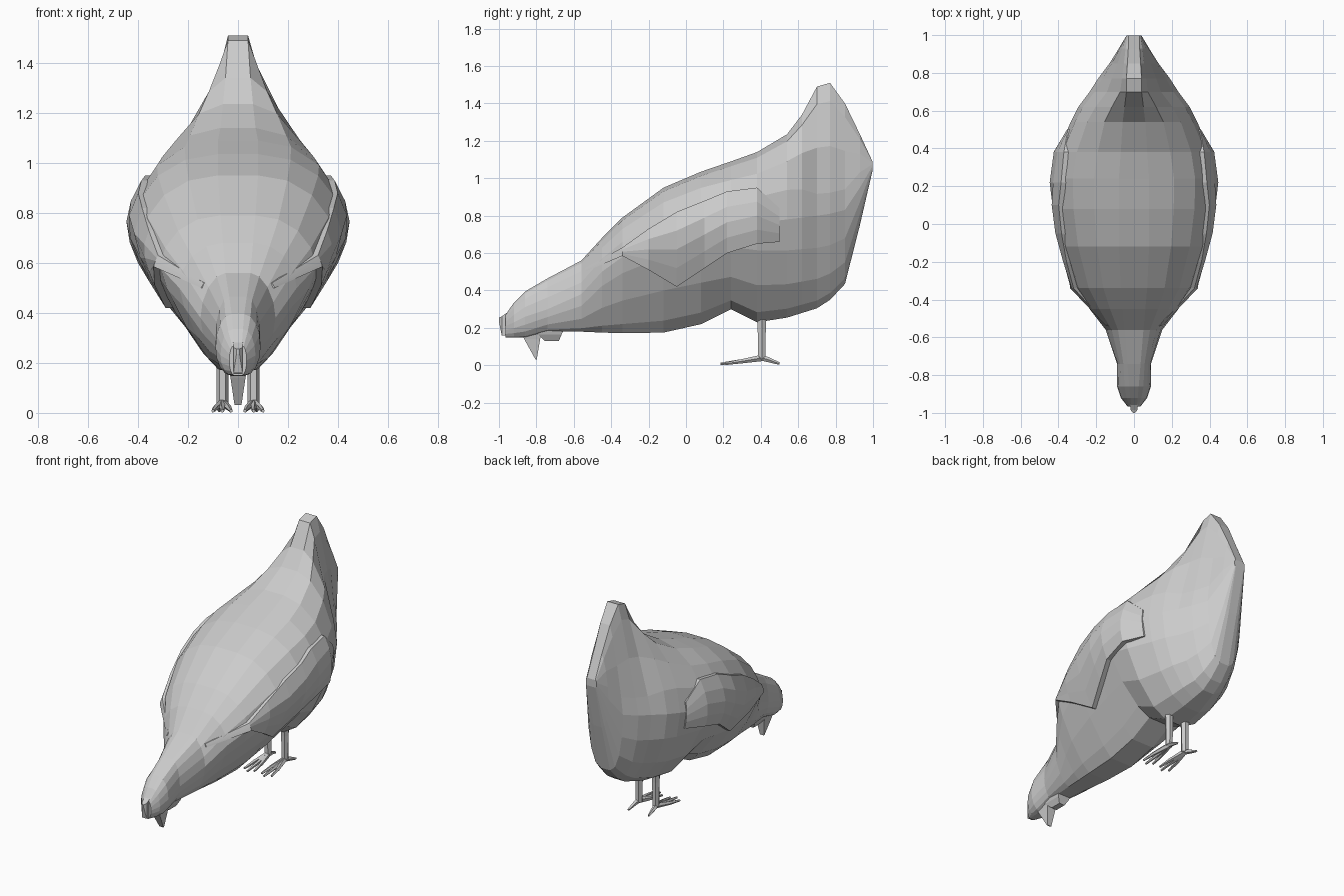
import bpy, bmesh, math
from mathutils import Vector

if "Cube" in bpy.data.objects:
    bpy.data.objects.remove(bpy.data.objects["Cube"])

# Body stations: y, top z, bottom z, widest z, half width, ridge half width, upper and lower roundness
STATIONS = [
    (-.965, .27, .15, .21, .035, .015, 1, 1), (-.92, .335, .148, .23, .07, .02, 1, 1),
    (-.86, .395, .148, .26, .09, .025, 1, 1), (-.74, .465, .18, .30, .09, .035, 1, 1.1),
    (-.56, .56, .18, .38, .15, .05, 1.1, 1.2), (-.45, .68, .175, .50, .235, .06, 1, 1.5),
    (-.34, .79, .172, .58, .31, .07, 1, 1.6), (-.12, .95, .175, .68, .385, .08, 1, 1.7),
    (.08, 1.035, .22, .74, .42, .08, 1, 1.6), (.24, 1.09, .30, .75, .425, .08, 1, 1.4),
    (.38, 1.14, .23, .76, .405, .07, 1.05, 1.35), (.54, 1.235, .255, .78, .335, .06, 1.1, 1.2),
    (.62, 1.34, .28, .79, .295, .05, 1.35, 1.15), (.70, 1.49, .305, .80, .235, .04, 1.85, 1.1),
    (.77, 1.51, .35, .81, .19, .04, 1.9, 1.05), (.85, 1.40, .435, .83, .13, .035, 1.7, 1),
    (.93, 1.235, .75, .95, .08, .03, 1.3, 1), (.997, 1.09, 1.04, 1.065, .04, .03, 1, 1)]


def make(name, verts, faces, mirror=False):
    mesh = bpy.data.meshes.new(name)
    mesh.from_pydata([tuple(v) for v in verts], [], faces)
    bm = bmesh.new()
    bm.from_mesh(mesh)
    bmesh.ops.recalc_face_normals(bm, faces=bm.faces)
    bm.to_mesh(mesh)
    bm.free()
    ob = bpy.data.objects.new(name, mesh)
    bpy.context.collection.objects.link(ob)
    if mirror:
        ob.modifiers.new("Mirror", 'MIRROR').use_mirror_merge = False
    return ob


def loft(name, rings, mirror=False):
    n = len(rings[0])
    verts = [p for r in rings for p in r]
    faces = [(k * n + i, k * n + (i + 1) % n, (k + 1) * n + (i + 1) % n, (k + 1) * n + i)
             for k in range(len(rings) - 1) for i in range(n)]
    faces += [tuple(range(n)), tuple(range(len(verts) - n, len(verts)))]
    return make(name, verts, faces, mirror)


def section(s):
    y, top, bot, zw, w, t, eu, el = s
    half = []
    for k in range(-4, 5):
        a = k * math.pi / 8
        c, sn = max(math.cos(a), 0), abs(math.sin(a))
        e, zend = (eu, top) if k > 0 else (el, bot)
        half.append((t + (w - t) * c ** e, y, zw + (zend - zw) * sn ** e))
    return half + [(-x, y, z) for x, y, z in reversed(half)]


def surface_x(y, z):
    # half width of the body at a given y and z
    for a, b in zip(STATIONS, STATIONS[1:]):
        if a[0] <= y <= b[0]:
            f = (y - a[0]) / (b[0] - a[0])
            _, top, bot, zw, w, t, eu, el = [p + (q - p) * f for p, q in zip(a, b)]
            e, end = (eu, top) if z > zw else (el, bot)
            s = min(1, (z - zw) / (end - zw)) ** (1 / e)
            return t + (w - t) * math.sqrt(1 - s * s) ** e


def tube(name, path, radii, sides=5, mirror=False):
    rings = []
    for i, p in enumerate(path):
        d = Vector(path[min(i + 1, len(path) - 1)]) - Vector(path[max(i - 1, 0)])
        u = Vector((1, 0, 0))
        v = d.cross(u).normalized()
        rings.append([Vector(p) + (u * math.cos(j * math.tau / sides) +
                      v * math.sin(j * math.tau / sides)) * radii[i] for j in range(sides)])
    return loft(name, rings, mirror)


# Body with neck, head and upright tail
loft("body", [section(s) for s in STATIONS])

# Folded wings: y, lower z, upper z
rings = []
for y, lo, hi in [(-.54, .50, .52), (-.34, .585, .63), (-.2, .51, .73), (-.05, .42, .82), (.1, .52, .88),
                  (.22, .60, .93), (.38, .65, .95), (.5, .66, .84)]:
    off = .004 if y in (-.54, .5) else .028
    zs = [lo + (hi - lo) * f for f in (0, .25, .5, .75, 1)]
    outer = [(surface_x(y, z) + off * (1 - .4 * i / 4), y, z) for i, z in enumerate(zs)]
    inner = [(surface_x(y, z) - .03, y, z) for z in reversed(zs)]
    rings.append(outer + inner)
loft("wing", rings, True)

# Comb on the forehead
loft("comb", [[(-w, y, lo), (w, y, lo), (w, y, hi), (-w, y, hi)]
              for y, lo, hi, w in [(-1, .235, .255, .006), (-.985, .16, .262, .018), (-.93, .155, .30, .02)]])

# Beak pointing at the ground
loft("beak", [[(-w, a, z), (w, a, z), (w, b, z), (-w, b, z)]
              for a, b, z, w in [(-.89, -.77, .19, .04), (-.865, -.78, .14, .03), (-.805, -.798, .032, .014)]])

# Wattle under the throat
loft("wattle", [[(-w, a, z), (w, a, z), (w, b, z), (-w, b, z)]
                for a, b, z, w in [(-.79, -.65, .20, .05), (-.79, -.665, .165, .04), (-.755, -.68, .13, .02)]])

# Legs and feet
tube("leg", [(.062, .405, .30), (.062, .405, .2), (.062, .405, .035)], [.03, .025, .023], 6, True)
for x, y in ((.028, .21), (.062, .185), (.1, .21)):
    tube("front_toe", [(.062, .41, .04), ((.062 + x) / 2 + (x - .062) * .2, .3, .022), (x, y, .008)],
         [.018, .012, .007], 5, True)
tube("rear_toe", [(.062, .39, .045), (.07, .44, .03), (.075, .5, .009)], [.018, .014, .007], 5, True)
